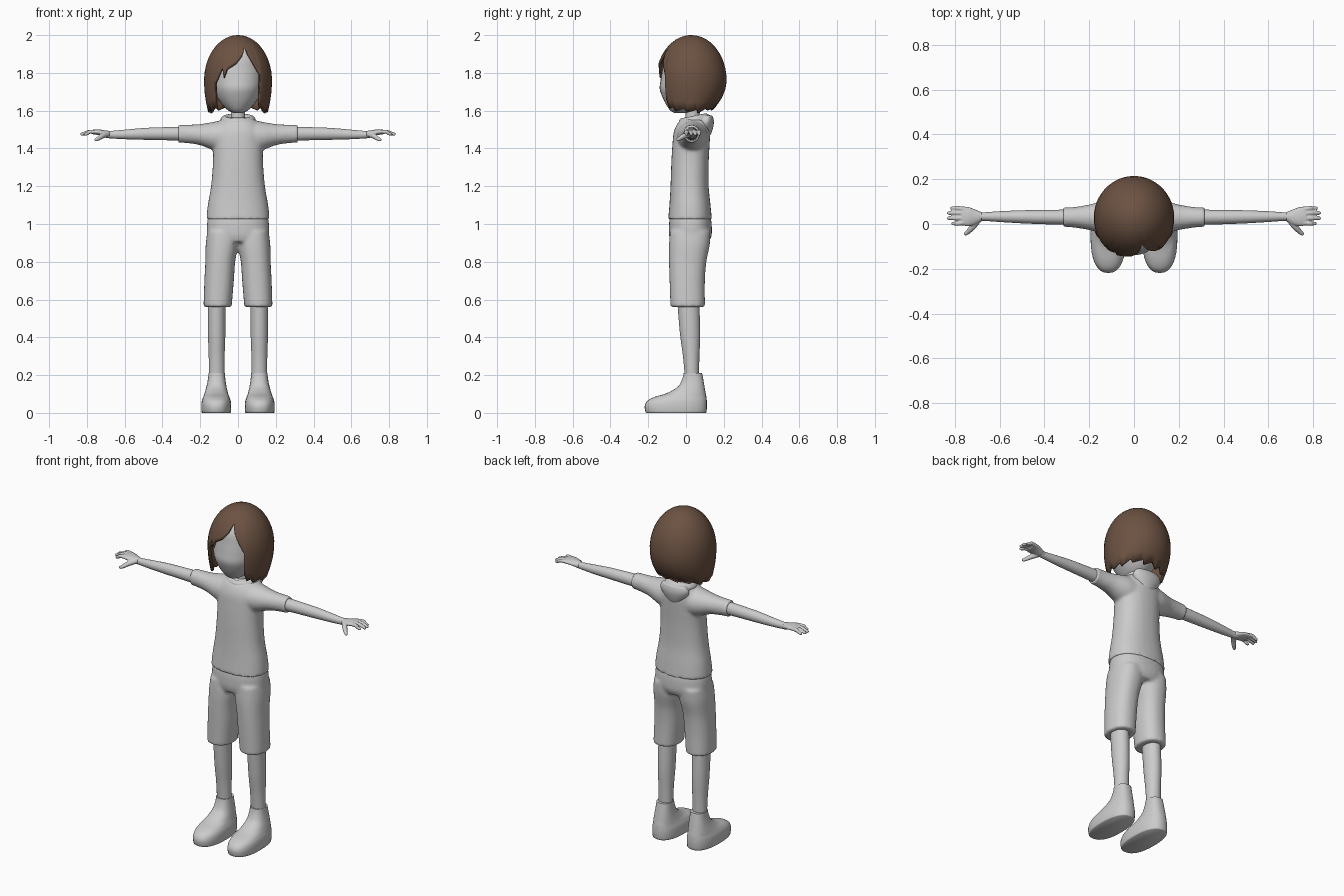
import bpy, bmesh, math
from mathutils import Vector

if "Cube" in bpy.data.objects:
    bpy.data.objects.remove(bpy.data.objects["Cube"])


def material(name, rgb):
    m = bpy.data.materials.new(name)
    m.use_nodes = True
    m.diffuse_color = (*rgb, 1)
    m.node_tree.nodes["Principled BSDF"].inputs["Base Color"].default_value = (*rgb, 1)
    return m


GREY = material("light grey", (0.6, 0.6, 0.6))
BROWN = material("hair brown", (0.15, 0.085, 0.055))


def spline(rows, steps=4):
    """Catmull-Rom interpolation of a list of equal-length rows."""
    out = []
    for i in range(len(rows) - 1):
        four = (rows[max(i - 1, 0)], rows[i], rows[i + 1], rows[min(i + 2, len(rows) - 1)])
        for k in range(steps):
            t = k / steps
            out.append([b + t / 2 * (c - a + t * (2 * a - 5 * b + 4 * c - d + t * (3 * (b - c) + d - a)))
                        for a, b, c, d in zip(*four)])
    return out + [rows[-1]]


def skin(bm, loops):
    """Bridge closed vertex loops and cap both ends."""
    rings = [[bm.verts.new(p) for p in loop] for loop in loops]
    n = len(rings[0])
    for a, b in zip(rings, rings[1:]):
        for i in range(n):
            bm.faces.new((a[i], a[(i + 1) % n], b[(i + 1) % n], b[i]))
    bm.faces.new(rings[0])
    bm.faces.new(rings[-1])


def oval(power, n=32):
    for i in range(n):
        c, s = math.cos(2 * math.pi * i / n), math.sin(2 * math.pi * i / n)
        yield math.copysign(abs(c) ** (2 / power), c), math.copysign(abs(s) ** (2 / power), s)


def upright(bm, rings, side=1, power=2):
    """Rows: z, centre x, half width, front y, back y."""
    skin(bm, [[(side * (cx + rx * c), (yf + yb) / 2 + (yb - yf) / 2 * s, z) for c, s in oval(power)]
              for z, cx, rx, yf, yb in spline(rings)])


def sideways(bm, rings, side=1):
    """Rows: x, centre y, centre z, half depth, half height."""
    skin(bm, [[(side * x, cy + ry * c, cz + rz * s) for c, s in oval(2, 24)]
              for x, cy, cz, ry, rz in spline(rings)])


def tube(bm, path, side=1):
    """Rows: x, y, z, radius, swept along the path with a rounded tip."""
    pts = spline(path)
    loops = []
    for i, (x, y, z, r) in enumerate(pts):
        d = Vector(pts[min(i + 1, len(pts) - 1)][:3]) - Vector(pts[max(i - 1, 0)][:3])
        u = d.cross(Vector((0, 0, 1))).normalized()
        v = u.cross(d).normalized()
        loops.append([Vector((x, y, z)) + r * (c * u + s * v) for c, s in oval(2, 12)])
    skin(bm, [[(side * p.x, p.y, p.z) for p in loop] for loop in loops])


def finish(name, bm, mat, voxel=0, smooth=5):
    bmesh.ops.recalc_face_normals(bm, faces=bm.faces)
    me = bpy.data.meshes.new(name)
    bm.to_mesh(me)
    bm.free()
    me.materials.append(mat)
    ob = bpy.data.objects.new(name, me)
    bpy.context.collection.objects.link(ob)
    bpy.ops.object.select_all(action='DESELECT')
    ob.select_set(True)
    bpy.context.view_layer.objects.active = ob
    bpy.ops.object.shade_smooth_by_angle(angle=math.radians(45))
    if voxel:
        r = ob.modifiers.new("blend", 'REMESH')
        r.mode, r.voxel_size, r.use_smooth_shade = 'VOXEL', voxel, True
        s = ob.modifiers.new("relax", 'SMOOTH')
        s.factor, s.iterations = 0.5, smooth
    return ob


# Shirt: body and short sleeves blended into one surface
bm = bmesh.new()
upright(bm, [(1.025, 0, .168, -.095, .137), (1.1, 0, .16, -.088, .13), (1.2, 0, .143, -.082, .12),
             (1.32, 0, .133, -.078, .12), (1.42, 0, .132, -.072, .125), (1.49, 0, .13, -.064, .128),
             (1.54, 0, .105, -.04, .12), (1.565, 0, .07, -.01, .1)], power=2.3)
for side in (1, -1):
    sideways(bm, [(.05, .032, 1.465, .085, .09), (.12, .032, 1.465, .078, .078),
                  (.2, .03, 1.473, .057, .056), (.27, .03, 1.477, .046, .049),
                  (.3, .03, 1.478, .044, .048), (.316, .03, 1.478, .044, .048)], side)
finish("shirt", bm, GREY, .009)

# Folded collar, higher behind the neck, with a drooping back fold
bm = bmesh.new()
rings = []
for i in range(36):
    a = 2 * math.pi * i / 36
    back = (1 - math.cos(a)) / 2
    mid = Vector((.07 * math.sin(a), .04 - .062 * math.cos(a), 1.535 + .025 * back))
    out = Vector((math.sin(a), -math.cos(a), 0))
    rings.append([bm.verts.new(mid + out * (.018 + .012 * back) * c + Vector((0, 0, .026 * s)))
                  for c, s in oval(2, 12)])
for i, ring in enumerate(rings):
    nxt = rings[(i + 1) % 36]
    for j in range(12):
        bm.faces.new((ring[j], ring[(j + 1) % 12], nxt[(j + 1) % 12], nxt[j]))
upright(bm, [(1.455, 0, .02, .09, .115), (1.475, 0, .05, .07, .132), (1.52, 0, .085, .06, .146),
             (1.55, 0, .092, .07, .147), (1.575, 0, .075, .09, .14)])
finish("collar", bm, GREY, .006, 3)

# Shorts: hips and two wide legs
bm = bmesh.new()
upright(bm, [(.905, 0, .13, -.08, .12), (.94, 0, .162, -.09, .136),
             (1., 0, .164, -.09, .136), (1.04, 0, .158, -.085, .13)], power=2.3)
for side in (1, -1):
    upright(bm, [(.56, .107, .074, -.082, .1), (.58, .107, .075, -.083, .1), (.7, .1, .078, -.087, .1),
                 (.8, .094, .079, -.09, .108), (.89, .085, .086, -.09, .126), (.96, .083, .08, -.085, .13)],
            side, 2.3)
finish("shorts", bm, GREY, .009)

for side, label in ((1, "left"), (-1, "right")):
    # Lower leg
    bm = bmesh.new()
    upright(bm, [(.19, .113, .041, -.006, .068), (.3, .113, .042, -.016, .071),
                 (.42, .113, .046, -.032, .075), (.6, .113, .047, -.047, .07)], side)
    finish(label + "_leg", bm, GREY)

    # Shoe
    bm = bmesh.new()
    upright(bm, [(.005, .115, .074, -.208, .104), (.012, .115, .078, -.216, .109),
                 (.04, .115, .079, -.218, .111), (.065, .115, .076, -.203, .11), (.085, .115, .069, -.165, .108),
                 (.105, .115, .062, -.1, .104), (.14, .114, .053, -.042, .098),
                 (.18, .113, .046, -.02, .091), (.212, .113, .043, -.012, .085)], side, 2.4)
    bm.verts.ensure_lookup_table()
    for v in bm.verts:
        v.co.z = max(0, v.co.z - .005 * (v.co.z < .01))
    finish(label + "_shoe", bm, GREY)

    # Forearm
    bm = bmesh.new()
    sideways(bm, [(.29, .03, 1.478, .034, .037), (.4, .031, 1.478, .032, .034), (.5, .032, 1.477, .029, .031),
                  (.6, .033, 1.474, .024, .025), (.67, .033, 1.473, .019, .02), (.7, .033, 1.475, .021, .019)], side)
    finish(label + "_arm", bm, GREY)

    # Hand: palm, four fingers and a thumb blended together
    bm = bmesh.new()
    sideways(bm, [(.68, .033, 1.474, .02, .019), (.71, .031, 1.48, .034, .017),
                  (.74, .033, 1.486, .043, .015), (.77, .036, 1.487, .042, .012)], side)
    for y, tip in ((.002, .815), (.026, .834), (.049, .834), (.07, .82)):
        tube(bm, [(.745, .033 + (y - .033) * .8, 1.486, .011), (.785, y, 1.488, .0105), (tip - .02, y, 1.48, .009),
                  (tip - .004, y, 1.474, .0075), (tip, y, 1.472, .003)], side)
    tube(bm, [(.695, .018, 1.474, .014), (.72, -.012, 1.465, .014), (.74, -.034, 1.452, .011),
              (.754, -.045, 1.445, .008), (.758, -.048, 1.443, .003)], side)
    finish(label + "_hand", bm, GREY, .0035, 2)

# Neck
bm = bmesh.new()
upright(bm, [(1.5, 0, .046, -.01, .085), (1.56, 0, .038, -.003, .072), (1.66, 0, .04, -.005, .08)])
finish("neck", bm, GREY)

# Head with a blank face
bm = bmesh.new()
upright(bm, [(1.588, 0, .02, -.06, .02), (1.6, 0, .05, -.082, .06), (1.63, 0, .082, -.104, .1),
             (1.67, 0, .11, -.124, .13), (1.715, 0, .126, -.139, .15), (1.76, 0, .134, -.135, .165),
             (1.82, 0, .138, -.126, .175), (1.88, 0, .128, -.116, .17), (1.93, 0, .1, -.085, .14),
             (1.965, 0, .05, -.03, .09)], power=2.1)
finish("head", bm, GREY)

# Bobbed hair: a dome whose lower edge follows a jagged outline around the head
EDGE = [(-180, 1.62), (-165, 1.60), (-160, 1.62), (-140, 1.60), (-133, 1.615), (-112, 1.585), (-106, 1.605),
        (-80, 1.59), (-74, 1.605), (-58, 1.60), (-54, 1.62), (-46, 1.61), (-43, 1.74), (-39, 1.765),
        (-29, 1.83), (-25, 1.775), (-20, 1.82), (-4, 1.85), (8, 1.89), (17, 1.94), (22, 1.90), (34, 1.83),
        (41, 1.79), (42, 1.66), (47, 1.61), (54, 1.62), (60, 1.595), (76, 1.61), (82, 1.59), (106, 1.605),
        (112, 1.585), (133, 1.615), (140, 1.60), (160, 1.62), (165, 1.60), (180, 1.62)]
columns = []
for (a, za), (b, zb) in zip(EDGE, EDGE[1:]):
    n = math.ceil((b - a) / 7)
    columns += [(a + (b - a) * k / n, za + (zb - za) * k / n) for k in range(n)]


def hair_point(angle, z):
    a = math.radians(angle)
    dome = math.sqrt(max(0, 1 - (max(z - 1.76, 0) / .24) ** 2))
    q = max(0, (1.76 - z) / .16) ** 2
    depth = .187 - (.075 if abs(angle) > 90 else .02) * q
    return ((.18 * dome - .02 * q) * math.sin(a), .028 - depth * dome * math.cos(a), z)


bm = bmesh.new()
crown = bm.verts.new((0, .028, 2))
ROWS = 16
grid = [[bm.verts.new(hair_point(a, 2 - (2 - z) * (r / ROWS) ** 2)) for r in range(1, ROWS + 1)]
        for a, z in columns]
for i, col in enumerate(grid):
    nxt = grid[(i + 1) % len(grid)]
    bm.faces.new((crown, col[0], nxt[0]))
    for r in range(ROWS - 1):
        bm.faces.new((col[r], col[r + 1], nxt[r + 1], nxt[r]))
hair = finish("hair", bm, BROWN)
thick = hair.modifiers.new("thickness", 'SOLIDIFY')
thick.thickness, thick.offset = .014, -1
